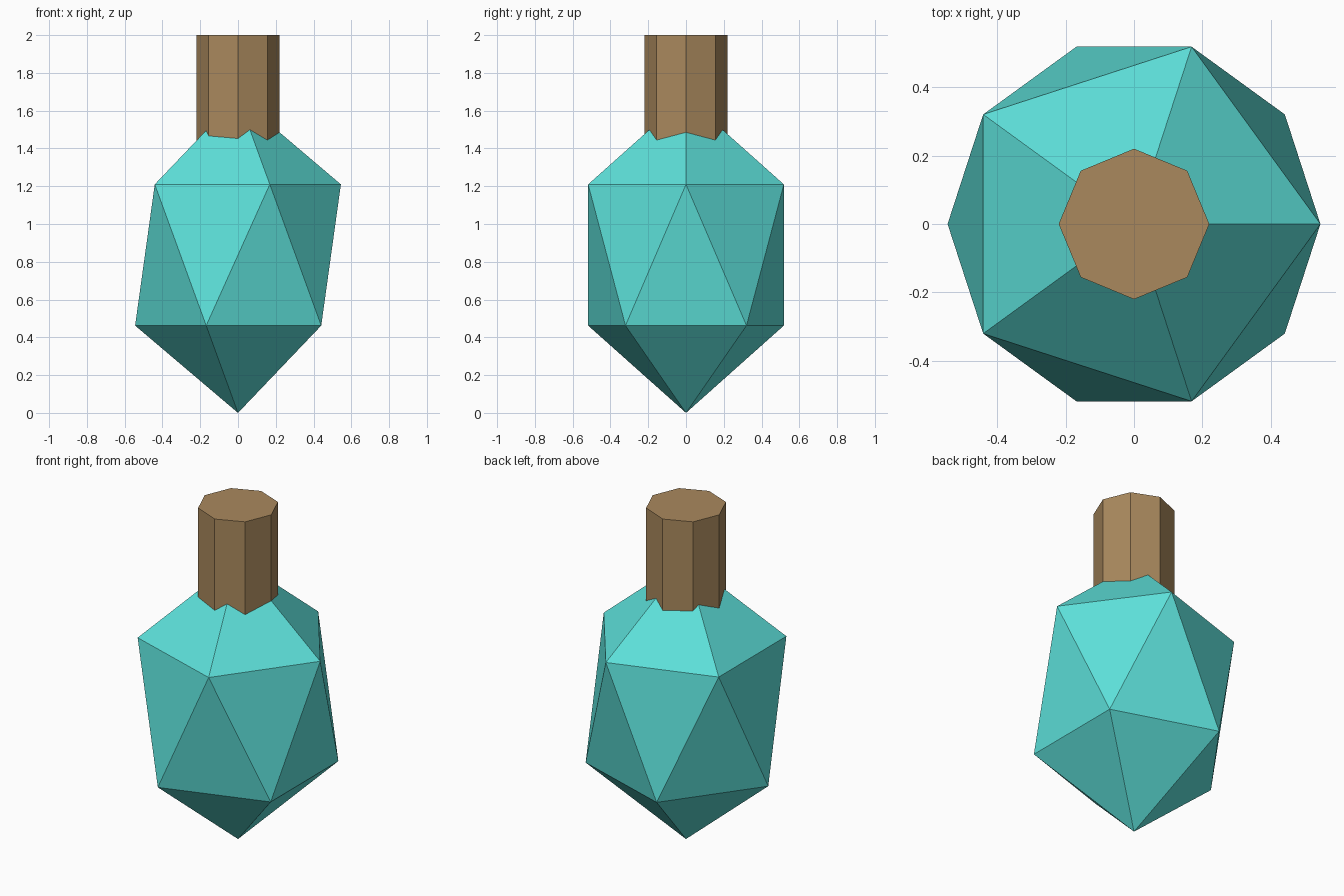
import bpy

if "Cube" in bpy.data.objects:
    bpy.data.objects.remove(bpy.data.objects["Cube"])


def paint(obj, name, color):
    mat = bpy.data.materials.new(name)
    mat.diffuse_color = (*color, 1)
    mat.use_nodes = True
    mat.node_tree.nodes["Principled BSDF"].inputs["Base Color"].default_value = mat.diffuse_color
    obj.data.materials.append(mat)


# Faceted bulb: a vertically stretched icosahedron
bpy.ops.mesh.primitive_ico_sphere_add(subdivisions=1, radius=1, location=(0, 0, 0.836))
bulb = bpy.context.object
bulb.name = "faceted_bulb"
bulb.scale = (0.609, 0.609, 0.836)
bpy.ops.object.transform_apply(location=False, rotation=False, scale=True)
paint(bulb, "teal", (0.11, 0.75, 0.70))

# Octagonal stopper, sunk into the top of the bulb
bottom, top = 1.3, 2.0
bpy.ops.mesh.primitive_cylinder_add(vertices=8, radius=0.22, depth=top - bottom,
                                    location=(0, 0, (bottom + top) / 2))
stopper = bpy.context.object
stopper.name = "stopper"
paint(stopper, "cork", (0.40, 0.25, 0.11))
